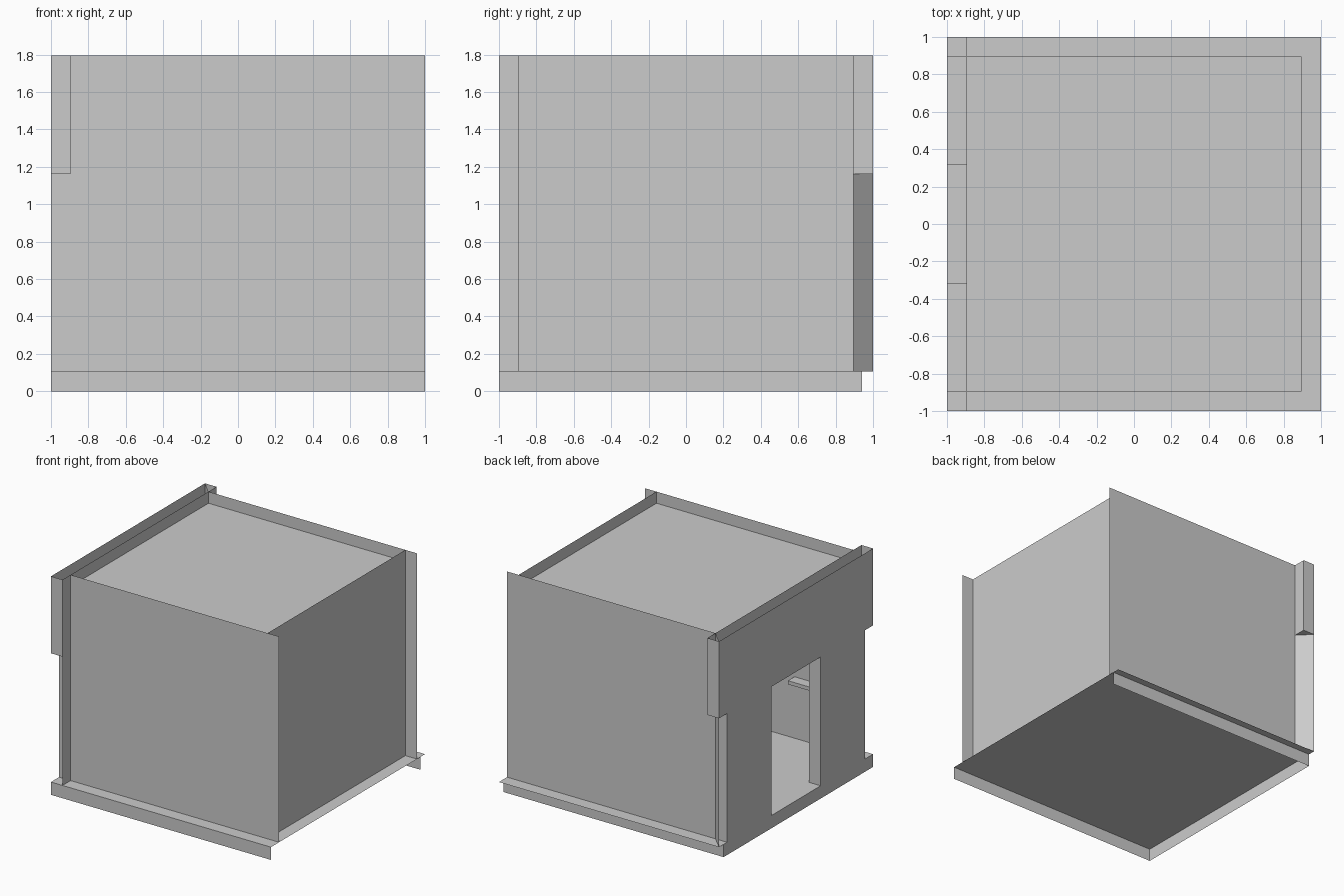
import bpy

if "Cube" in bpy.data.objects:
    bpy.data.objects.remove(bpy.data.objects["Cube"])

# Key dimensions of the room shell
O, I = 1.0, 0.895           # outer and inner wall planes
FLOOR, DOOR, CEIL, TOP = 0.105, 1.163, 1.70, 1.795
D = 0.32                    # half width of the doorway


def build(name, quads):
    """One object from a list of four-corner panels."""
    verts, faces = [], []
    for q in quads:
        faces.append(range(len(verts), len(verts) + 4))
        verts += q
    mesh = bpy.data.meshes.new(name)
    mesh.from_pydata(verts, [], [tuple(f) for f in faces])
    obj = bpy.data.objects.new(name, mesh)
    bpy.context.collection.objects.link(obj)
    return obj


def upright(x0, y0, x1, y1, z0, z1):
    """Vertical panel standing over a plan line."""
    return [(x0, y0, z0), (x1, y1, z0), (x1, y1, z1), (x0, y0, z1)]


def flat(x0, x1, y0, y1, z):
    """Horizontal panel."""
    return [(x0, y0, z), (x1, y0, z), (x1, y1, z), (x0, y1, z)]


# Floor with skirts on three sides (open underneath and on the right)
build("floor", [flat(-O, O, -O, O, FLOOR)])
build("floor_skirt", [
    upright(-O, -O, O, -O, 0, FLOOR),
    upright(O, 0.94, -O, 0.94, 0, FLOOR),
    upright(-O, 0.94, -O, -O, 0, FLOOR),
])

# Recessed ceiling
build("ceiling", [flat(-I, I, -I, I, CEIL)])

# Thin front, back and right walls
for name, s in (("front_wall", -1), ("back_wall", 1)):
    build(name, [
        upright(-I, s * I, O, s * I, FLOOR, TOP),
        upright(-O, s * I, -I, s * I, FLOOR, DOOR),
    ])
build("right_wall", [upright(I, -I, I, I, FLOOR, TOP)])

# Hollow left wall: outer and inner skins around a doorway
outer = [upright(-O, -O, -O, O, DOOR, TOP)]
inner = [upright(-I, -O, -I, O, DOOR, TOP),
         upright(-I, -O, -I, -I, FLOOR, DOOR)]
ends, frame = [], [flat(-O, -I, -D, D, DOOR)]
for s in (-1, 1):
    outer.append(upright(-O, s * D, -O, s * I, FLOOR, DOOR))
    inner.append(upright(-I, s * D, -I, s * I, FLOOR, DOOR))
    frame.append(upright(-O, s * D, -I, s * D, FLOOR, DOOR))
    # overhanging end above door height
    ends.append(upright(-O, s * O, -I, s * O, DOOR, TOP))
    ends.append(flat(-O, -I, *sorted((s * I, s * O)), DOOR))
build("left_wall_outer", outer)
build("left_wall_inner", inner)
build("left_wall_ends", ends)
build("door_frame", frame)

# Diagonal flap at the back left corner
build("corner_flap", [upright(-I, I, -O, O, FLOOR, TOP)])

# Small shelf on the front wall, glimpsed through the doorway
x0, x1, y0, y1, z0, z1 = -0.8, -0.36, -I, -0.81, 0.58, 0.61
build("shelf", [
    flat(x0, x1, y0, y1, z1),
    flat(x0, x1, y0, y1, z0),
    upright(x0, y1, x1, y1, z0, z1),
    upright(x0, y0, x0, y1, z0, z1),
    upright(x1, y0, x1, y1, z0, z1),
])
